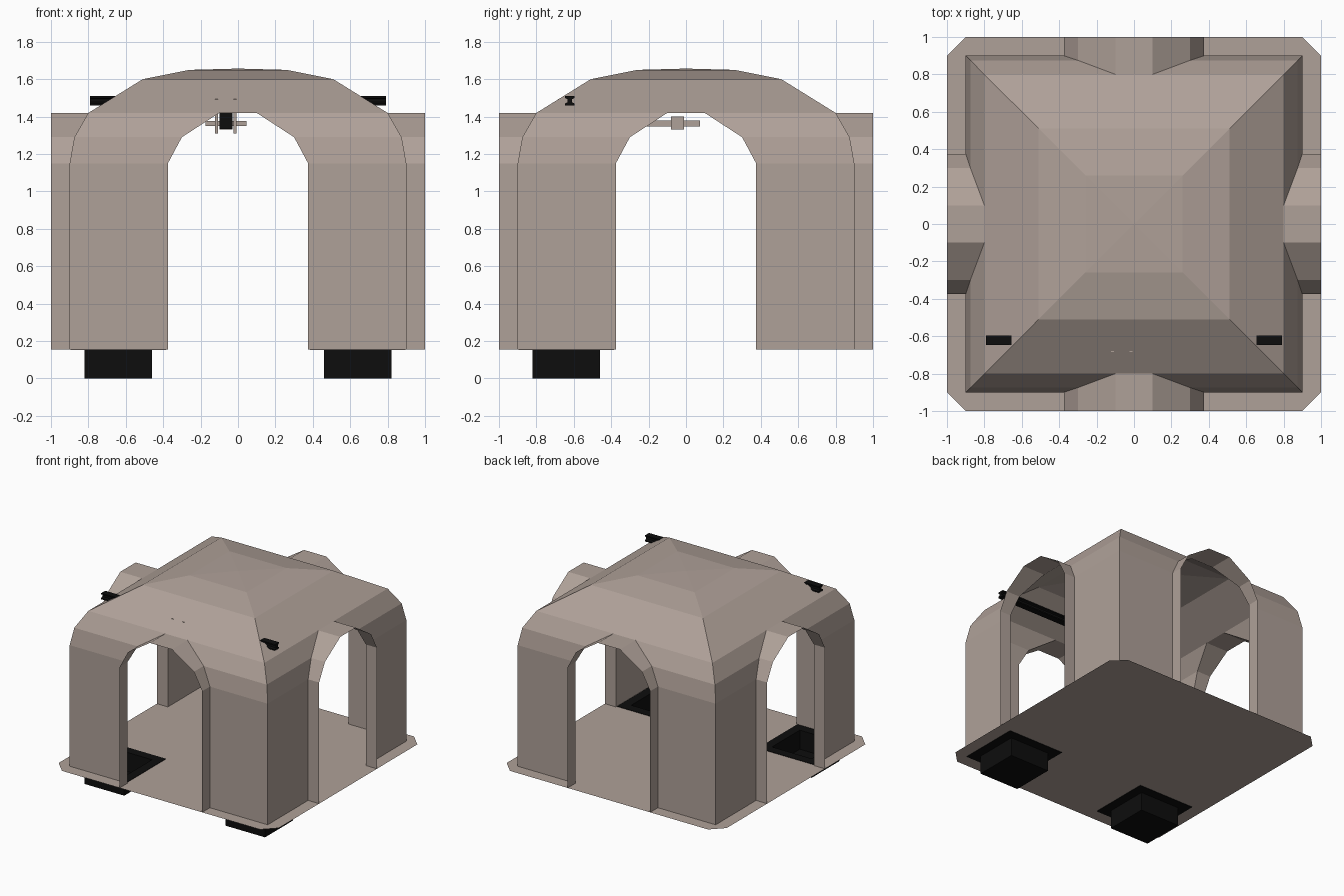
import bpy, bmesh, math
from mathutils import Vector, Matrix

if "Cube" in bpy.data.objects:
    bpy.data.objects.remove(bpy.data.objects["Cube"])


def material(name, rgb):
    m = bpy.data.materials.new(name)
    m.diffuse_color = (*rgb, 1)
    m.use_nodes = True
    m.node_tree.nodes["Principled BSDF"].inputs["Base Color"].default_value = m.diffuse_color
    return m


STONE = material("warm_grey_stone", (0.43, 0.355, 0.315))
BLACK = material("black_metal", (0.004, 0.004, 0.004))


def finish(bm, name, mat, recalc=True):
    bmesh.ops.remove_doubles(bm, verts=bm.verts, dist=1e-4)
    if recalc:
        bmesh.ops.recalc_face_normals(bm, faces=bm.faces)
    me = bpy.data.meshes.new(name)
    bm.to_mesh(me)
    bm.free()
    me.materials.append(mat)
    ob = bpy.data.objects.new(name, me)
    bpy.context.collection.objects.link(ob)
    return ob


def box(name, mat, x0, x1, y0, y1, z0, z1):
    bm = bmesh.new()
    bmesh.ops.create_cube(bm, size=1)
    for v in bm.verts:
        v.co = ((x0 + x1) / 2 + v.co.x * (x1 - x0),
                (y0 + y1) / 2 + v.co.y * (y1 - y0),
                (z0 + z1) / 2 + v.co.z * (z1 - z0))
    return finish(bm, name, mat)


def poly(bm, pts):
    return bm.faces.new([bm.verts.new(p) for p in pts])


BASE = 0.155
# Levels: height, half width of the shell, half width of the archway
LEVELS = [(BASE, .9, .375), (1.15, .9, .375), (1.29, .875, .30), (1.42, .8, .10),
          (1.60, .51, 0), (1.65, .26, 0), (1.657, 0, 0)]

# Domed shell with four archways
bm = bmesh.new()
for k in range(4):
    rot = Matrix.Rotation(k * math.pi / 2, 3, 'Z')
    for i, (z0, w0, a0) in enumerate(LEVELS[:-1]):
        z1, w1, a1 = LEVELS[i + 1]
        if i < 3:
            quads = [[(s * a0, -w0, z0), (s * w0, -w0, z0), (s * w1, -w1, z1), (s * a1, -w1, z1)][::s]
                     for s in (1, -1)]
        elif i == 3:
            quads = [[(-w0, -w0, z0), (-a0, -w0, z0), (a0, -w0, z0), (w0, -w0, z0),
                      (w1, -w1, z1), (-w1, -w1, z1)]]
        elif w1 > 0:
            quads = [[(-w0, -w0, z0), (w0, -w0, z0), (w1, -w1, z1), (-w1, -w1, z1)]]
        else:
            quads = [[(-w0, -w0, z0), (w0, -w0, z0), (0, 0, z1)]]
        for q in quads:
            poly(bm, [rot @ Vector(p) for p in q])
finish(bm, "domed_shell", STONE)

# Arch hoods running from the shell out to the edge of the floor
path = [(s[2], s[1], s[0]) for s in LEVELS[:4]]
path += [(-a, w, z) for a, w, z in reversed(path)]
for k, side in enumerate(("front", "right", "back", "left")):
    rot = Matrix.Rotation(k * math.pi / 2, 3, 'Z')
    bm = bmesh.new()
    for (a0, w0, z0), (a1, w1, z1) in zip(path, path[1:]):
        q = [(a0, -w0, z0), (a0, -1, z0), (a1, -1, z1), (a1, -w1, z1)]
        poly(bm, [rot @ Vector(p) for p in q])
    finish(bm, side + "_arch_hood", STONE, recalc=False)

# Floor with chamfered corners and two square openings at the front
IN, OUT = .46, .82
bm = bmesh.new()
poly(bm, [(-1, -.9, BASE), (-.9, -1, BASE), (.9, -1, BASE), (1, -.9, BASE),
          (1, .9, BASE), (.9, 1, BASE), (-.9, 1, BASE), (-1, .9, BASE)])
cuts = [((s * d, 0, 0), (1, 0, 0)) for s in (1, -1) for d in (IN, OUT)]
cuts += [((0, -d, 0), (0, 1, 0)) for d in (IN, OUT)]
for co, no in cuts:
    bmesh.ops.bisect_plane(bm, geom=bm.verts[:] + bm.edges[:] + bm.faces[:], plane_co=co, plane_no=no)
holes = [f for f in bm.faces if IN < abs(f.calc_center_bounds().x) < OUT
         and IN < -f.calc_center_bounds().y < OUT]
bmesh.ops.delete(bm, geom=holes, context='FACES')
finish(bm, "floor", STONE, recalc=False)

# Open black pans sunk through the floor, each with a flat rim
for s, side in ((-1, "left"), (1, "right")):
    c = Vector((s * .64, -.64, 0))

    def ring(h, z):
        return [c + Vector((x * h, y * h, z)) for x, y in ((-1, -1), (1, -1), (1, 1), (-1, 1))]

    bm = bmesh.new()
    low, high = BASE - .003, BASE + .003
    loops = [ring(.18, 0), ring(.18, low), ring(.255, low), ring(.255, high), ring(.18, high), ring(.178, .003)]
    for lo, hi in zip(loops, loops[1:]):
        for j in range(4):
            n = (j + 1) % 4
            poly(bm, [lo[j], lo[n], hi[n], hi[j]])
    poly(bm, loops[0][::-1])
    poly(bm, loops[-1])
    finish(bm, side + "_floor_pan", BLACK)

# I-beam across the front of the vault
half = [(.026, -.025), (.026, -.015), (.012, -.008), (.012, .008), (.026, .015), (.026, .025)]
prof = half + [(-y, z) for y, z in reversed(half)]
bm = bmesh.new()
f = poly(bm, [(-.79, -.622 + y, 1.485 + z) for y, z in prof])
ext = bmesh.ops.extrude_face_region(bm, geom=[f])
bmesh.ops.translate(bm, vec=(1.58, 0, 0), verts=[v for v in ext["geom"] if isinstance(v, bmesh.types.BMVert)])
# keep the starting cap so the beam is closed
if not f.is_valid:
    poly(bm, [(-.79, -.622 + y, 1.485 + z) for y, z in prof])
finish(bm, "cross_beam", BLACK)

# Hoist trolley on the beam and its arm reaching to the middle
X = -.065
for s, side in ((-1, "left"), (1, "right")):
    x = X + s * .05
    box(side + "_trolley_plate", STONE, x - .008, x + .008, -.685, -.56, 1.31, 1.495)
box("trolley_body", BLACK, X - .035, X + .035, -.66, -.58, 1.335, 1.44)
box("trolley_axle", STONE, X - .11, X + .11, -.64, -.605, 1.35, 1.378)
box("hoist_arm", STONE, X - .018, X + .018, -.6, .075, 1.348, 1.38)
box("hoist_hub", STONE, X - .035, X + .035, -.08, -.01, 1.33, 1.40)
